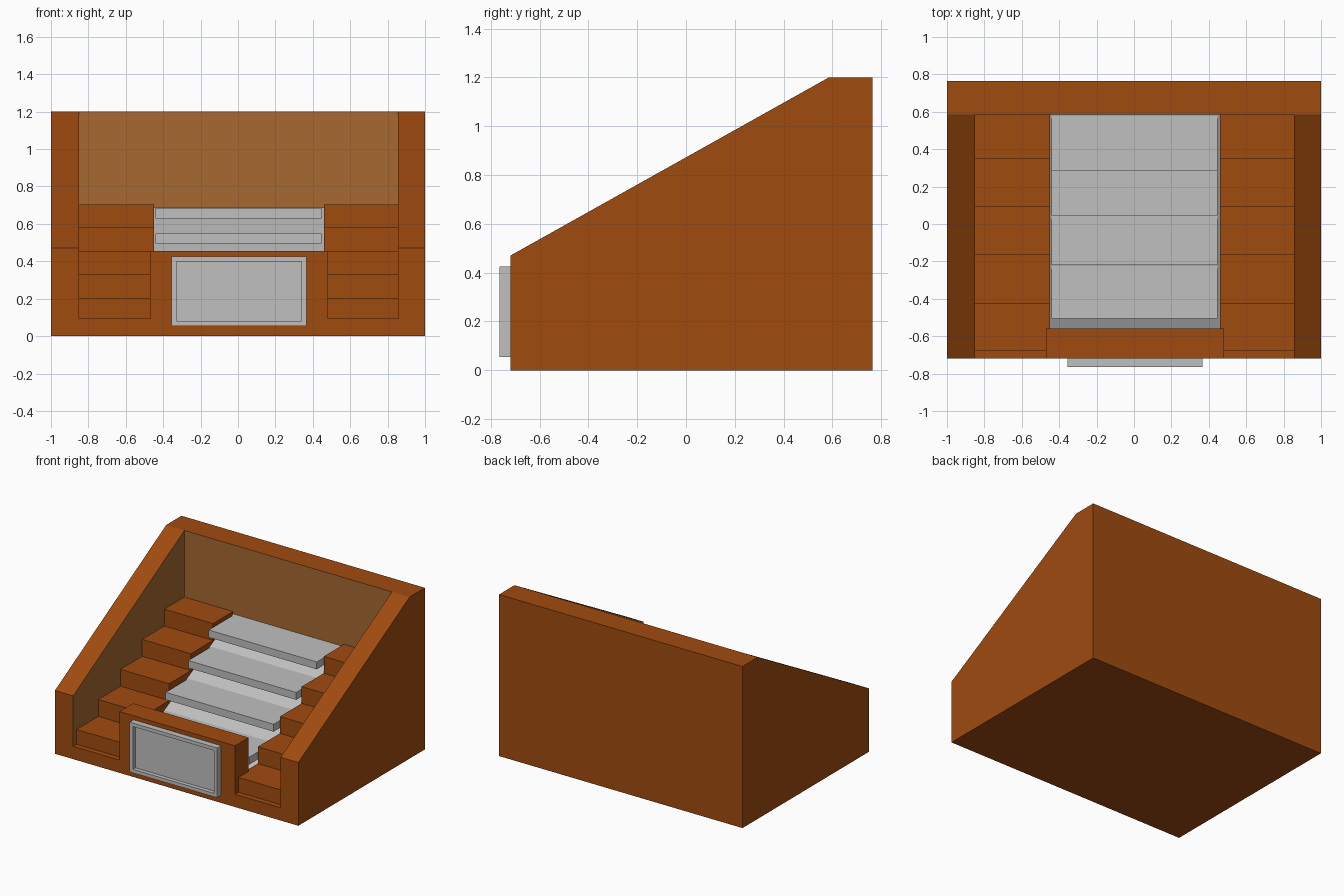
import bpy, bmesh

if "Cube" in bpy.data.objects:
    bpy.data.objects.remove(bpy.data.objects["Cube"])


def material(name, rgb):
    m = bpy.data.materials.new(name)
    m.diffuse_color = (*rgb, 1)
    m.use_nodes = True
    m.node_tree.nodes["Principled BSDF"].inputs["Base Color"].default_value = m.diffuse_color
    return m


BROWN = material("brown", (0.352, 0.070, 0.005))
TAN = material("light brown", (0.381, 0.141, 0.030))
GREY = material("light grey", (0.53, 0.53, 0.53))
BACK, FRONT, INNER = 0.765, -0.72, 0.585


def prism(name, profile, x0, x1, mat, lining=None):
    """Extrude a (y, z) profile from x0 to x1; faces looking along 'lining' turn tan."""
    bm = bmesh.new()
    face = bm.faces.new([bm.verts.new((x0, y, z)) for y, z in profile])
    ext = bmesh.ops.extrude_face_region(bm, geom=[face])
    new = [v for v in ext["geom"] if isinstance(v, bmesh.types.BMVert)]
    bmesh.ops.translate(bm, verts=new, vec=(x1 - x0, 0, 0))
    bmesh.ops.recalc_face_normals(bm, faces=bm.faces)
    if lining:
        bm.normal_update()
        for f in bm.faces:
            if f.normal.x * lining[0] + f.normal.y * lining[1] > 0.9:
                f.material_index = 1
    return finish(name, bm, mat)


def finish(name, bm, mat):
    me = bpy.data.meshes.new(name)
    bm.to_mesh(me)
    bm.free()
    me.materials.append(mat)
    me.materials.append(TAN)
    ob = bpy.data.objects.new(name, me)
    bpy.context.collection.objects.link(ob)
    return ob


def box(name, x0, x1, y0, y1, z0, z1, mat, lining=None):
    return prism(name, [(y0, z0), (y1, z0), (y1, z1), (y0, z1)], x0, x1, mat, lining)


# Sloped side walls with light brown inner faces
wall = [(FRONT, 0), (INNER, 0), (INNER, 1.2), (FRONT, 0.47)]
prism("left_wall", wall, -1, -0.85, BROWN, (1, 0))
prism("right_wall", wall, 0.855, 1, BROWN, (-1, 0))

# Back wall (lined between the side walls) and floor
box("back_wall", -0.85, 0.855, INNER, BACK, 0, 1.2, BROWN, (0, -1))
box("back_left_post", -1, -0.85, INNER, BACK, 0, 1.2, BROWN)
box("back_right_post", 0.855, 1, INNER, BACK, 0, 1.2, BROWN)
box("floor", -0.85, 0.855, FRONT, INNER, 0, 0.095, BROWN)

# Stepped blocks on both sides
steps = [(INNER, 0.095), (-0.68, 0.095)]
for i, y in enumerate((-0.68, -0.425, -0.165, 0.09, 0.35)):
    top = 0.205 + 0.125 * i
    if i:
        steps.append((y, top - 0.125))
    steps.append((y, top))
steps.append((INNER, 0.705))
prism("left_steps", steps, -0.85, -0.45, BROWN)
prism("right_steps", steps, 0.46, 0.855, BROWN)

# Front box carrying the display frame
box("front_box", -0.47, 0.48, FRONT, -0.56, 0.0, 0.455, BROWN)

# Grey ramp with four overlapping shelves
prism("ramp", [(-0.56, 0.095), (INNER, 0.095), (INNER, 0.687), (-0.56, 0.11)],
      -0.45, 0.46, GREY)
for i, y in enumerate((-0.505, -0.22, 0.045, 0.285)):
    top = 0.28 + 0.135 * i
    box(f"shelf_{i + 1}", -0.44, 0.447, y, min(y + 0.3, INNER), top - 0.055, top, GREY)

# Display frame with a recessed panel
bm = bmesh.new()
bmesh.ops.create_cube(bm, size=1)
for v in bm.verts:
    v.co = (0.005 + 0.72 * v.co.x, -0.7425 + 0.045 * v.co.y, 0.24 + 0.37 * v.co.z)
bm.normal_update()
front = [f for f in bm.faces if f.normal.y < -0.9]
bmesh.ops.inset_region(bm, faces=front, thickness=0.037)
pit = bmesh.ops.extrude_face_region(bm, geom=front)
bmesh.ops.translate(bm, verts=[v for v in pit["geom"] if isinstance(v, bmesh.types.BMVert)],
                    vec=(0, 0.03, 0))
bmesh.ops.delete(bm, geom=[f for f in front if f.is_valid], context="FACES_ONLY")
bmesh.ops.recalc_face_normals(bm, faces=bm.faces)
finish("display_frame", bm, GREY)
